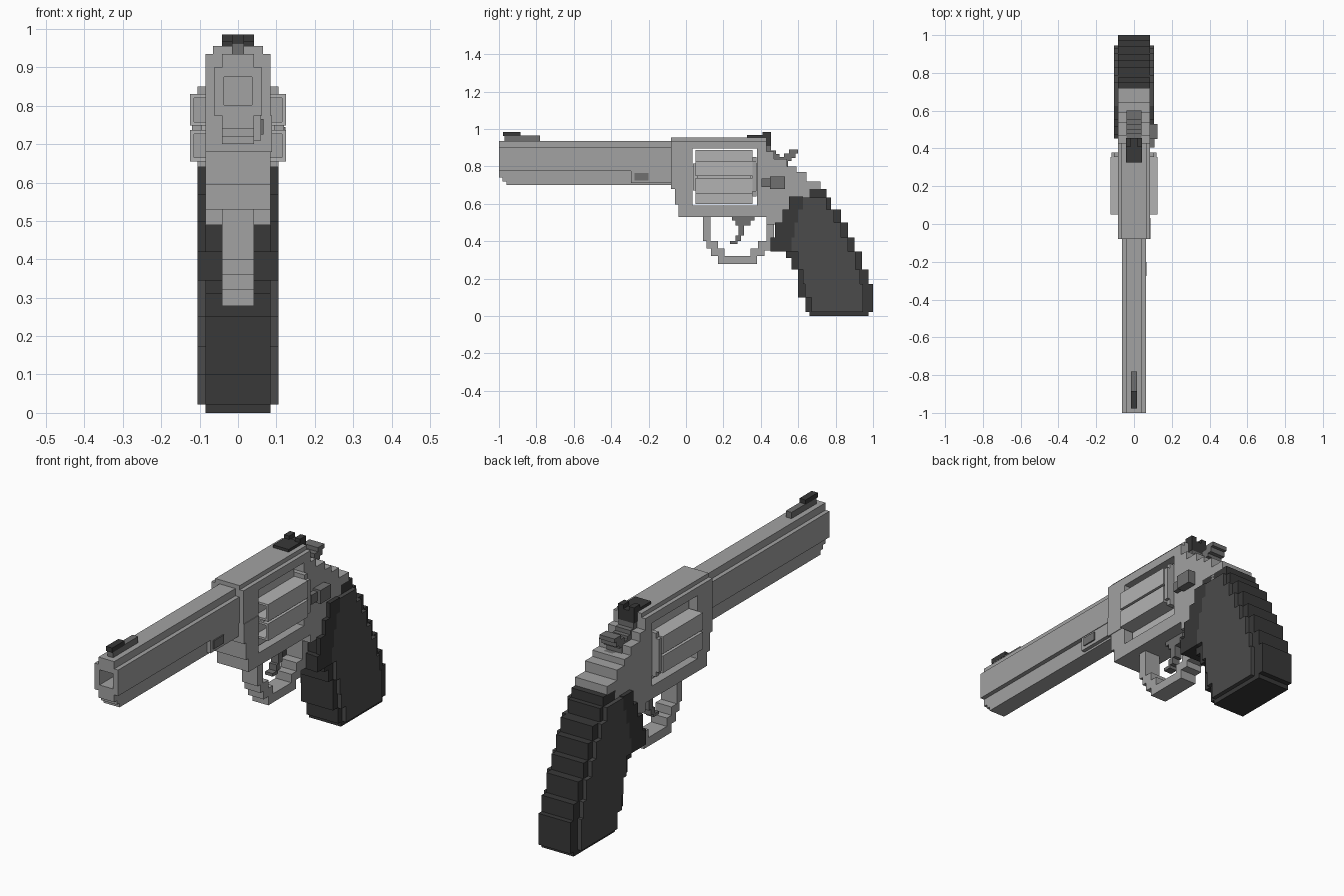
import bpy, bmesh

if "Cube" in bpy.data.objects:
    bpy.data.objects.remove(bpy.data.objects["Cube"])


def material(name, v):
    m = bpy.data.materials.new(name)
    m.diffuse_color = (v, v, v, 1)
    m.use_nodes = True
    m.node_tree.nodes["Principled BSDF"].inputs["Base Color"].default_value = m.diffuse_color
    return m


STEEL = material("steel", 0.36)
BRIGHT = material("bright_steel", 0.45)
WORN = material("worn_steel", 0.16)
BLACK = material("black", 0.04)
PANEL = material("panel", 0.07)


def prism(name, pts, a, b, mat, axis="x"):
    """Extrude a 2D profile (y,z for axis x; x,z for axis y) from a to b."""
    bm = bmesh.new()
    place = (lambda p: (a, p[0], p[1])) if axis == "x" else (lambda p: (p[0], a, p[1]))
    face = bm.faces.new([bm.verts.new(place(p)) for p in pts])
    ext = bmesh.ops.extrude_face_region(bm, geom=[face])["geom"]
    move = (b - a, 0, 0) if axis == "x" else (0, b - a, 0)
    bmesh.ops.translate(bm, vec=move, verts=[v for v in ext if isinstance(v, bmesh.types.BMVert)])
    bmesh.ops.recalc_face_normals(bm, faces=bm.faces)
    me = bpy.data.meshes.new(name)
    bm.to_mesh(me)
    bm.free()
    me.materials.append(mat)
    ob = bpy.data.objects.new(name, me)
    bpy.context.collection.objects.link(ob)
    return ob


def rect(u0, u1, v0, v1):
    return [(u0, v0), (u1, v0), (u1, v1), (u0, v1)]


def box(name, x, y, z, mat):
    return prism(name, rect(*y, *z), x[0], x[1], mat)


def steps(rows, top):
    """Staircase outline: rows are (bottom z, low edge, high edge), going up."""
    left, right = [], []
    for i, (z, lo, hi) in enumerate(rows):
        z1 = rows[i + 1][0] if i + 1 < len(rows) else top
        left += [(lo, z), (lo, z1)]
        right += [(hi, z), (hi, z1)]
    pts = []
    for p in right + left[::-1]:
        if not pts or p != pts[-1]:
            pts.append(p)
    return pts


def cut(ob, name, x, y, z):
    c = box(name, x, y, z, STEEL)
    c.hide_render = True
    c.hide_viewport = True
    c.display_type = "WIRE"
    m = ob.modifiers.new("cut", "BOOLEAN")
    m.object, m.operation, m.solver = c, "DIFFERENCE", "EXACT"


# Barrel with square bore, and the stepped lug below it
barrel = prism("barrel", steps([(.775, -.063, .063), (.90, -.042, .042)], .935), -1, -.08, STEEL, "y")
cut(barrel, "bore_cutter", (-.036, .036), (-1.1, -.75), (.802, .875))
prism("barrel_lug", steps([(.70, -.96, -.08), (.72, -.98, -.08), (.74, -1, -.08)], .775), -.042, .042, STEEL)

# Ejector housing on the right side
box("ejector_housing", (.042, .06), (-.295, -.08), (.71, .775), STEEL)
box("ejector_rod", (.06, .066), (-.275, -.20), (.725, .765), WORN)
box("crane", (.08, .088), (-.08, .032), (.68, .775), STEEL)

# Frame with the cylinder window
frame = prism("frame", steps([
    (.49, .43, .55), (.53, -.04, .60), (.595, -.06, .66), (.68, -.08, .72),
    (.72, -.08, .645), (.77, -.08, .59), (.80, -.08, .54), (.84, -.08, .47),
    (.88, -.08, .43)], .935), -.085, .085, STEEL)
cut(frame, "window_cutter", (-.2, .2), (.035, .38), (.592, .895))
box("top_strap", (-.065, .065), (-.08, .43), (.935, .955), STEEL)


# Cylinder: six hollow square chambers around a core
def chamber(name, x, z, w=.01):
    y0, y1 = .05, .355
    outer = rect(x[0], x[1], z[0], z[1])
    tube = prism(name, outer, y0, y1, BRIGHT, "y")
    cut(tube, name + "_cutter", (x[0] + w, x[1] - w), (y0 - .02, y1 + .02), (z[0] + w, z[1] - w))


for side, s in (("left", -1), ("right", 1)):
    for level, z in (("upper", (.748, .83)), ("lower", (.655, .737))):
        chamber(f"{side}_{level}_chamber", sorted((s * .043, s * .125)), z)
chamber("top_chamber", (-.05, .05), (.815, .888))
chamber("bottom_chamber", (-.05, .05), (.60, .67))
box("cylinder_core", (-.043, .043), (.037, .38), (.67, .815), BRIGHT)
box("cylinder_web", (-.095, .095), (.06, .345), (.737, .748), BRIGHT)
prism("ratchet_plate", steps([(.64, -.105, .105), (.665, -.12, .12), (.825, -.105, .105)], .85),
      .356, .378, STEEL, "y")

# Cylinder latch on the right side
box("latch_front", (.085, .108), (.405, .45), (.69, .735), WORN)
box("latch_back", (.085, .124), (.45, .53), (.68, .745), WORN)

# Trigger guard loop
prism("trigger_guard", [
    (.09, .535), (.09, .40), (.11, .40), (.11, .36), (.135, .36), (.135, .32), (.17, .32), (.17, .278),
    (.38, .278), (.38, .32), (.42, .32), (.42, .35), (.47, .35), (.47, .535), (.43, .535), (.43, .40),
    (.385, .40), (.385, .36), (.345, .36), (.345, .32), (.205, .32), (.205, .36), (.17, .36), (.17, .40),
    (.13, .40), (.13, .535)], -.042, .042, STEEL)

# Trigger
prism("trigger", steps([
    (.385, .235, .275), (.40, .265, .295), (.43, .28, .31), (.485, .265, .345), (.51, .245, .365)], .54),
    -.02, .02, WORN)

# Hammer with raised spur
prism("hammer", [
    (.42, .74), (.57, .74), (.57, .80), (.545, .80), (.545, .83), (.565, .83), (.565, .845), (.585, .845),
    (.585, .87), (.60, .87), (.60, .89), (.55, .89), (.55, .87), (.525, .87), (.525, .85), (.50, .85),
    (.50, .865), (.48, .865), (.48, .885), (.455, .885), (.455, .91), (.42, .91)], -.04, .04, WORN)

# Sights
box("front_sight_base", (-.015, .015), (-.97, -.78), (.935, .965), WORN)
box("front_sight_blade", (-.016, .016), (-.978, -.885), (.962, .985), BLACK)
box("rear_sight_plate", (-.042, .042), (.325, .42), (.955, .968), BLACK)
prism("rear_sight_notch", [(-.042, .91), (.042, .91), (.042, .985), (.015, .985), (.015, .965),
                           (-.015, .965), (-.015, .985), (-.042, .985)], .41, .455, BLACK, "y")

# Grip core
prism("grip", steps([
    (0, .66, .975), (.022, .64, 1), (.10, .60, 1), (.172, .60, .975), (.25, .565, .94), (.31, .535, .94),
    (.345, .455, .90), (.42, .48, .865), (.50, .52, .83), (.57, .55, .775), (.635, .58, .75)],
    .68), -.085, .085, BLACK)

# Raised side panels and the wide front shoulder, mirrored left and right
for side, s in (("left", -1), ("right", 1)):
    prism(side + "_grip_panel", steps([
        (.022, .67, .945), (.10, .635, .945), (.172, .625, .93), (.25, .60, .905), (.345, .565, .865),
        (.42, .58, .83), (.50, .60, .79), (.57, .625, .75)], .635), s * .085, s * .105, PANEL)
    prism(side + "_grip_shoulder", steps([
        (.345, .452, .565), (.42, .475, .58), (.50, .515, .60), (.57, .55, .625)], .64),
        s * .085, s * .105, BLACK)
